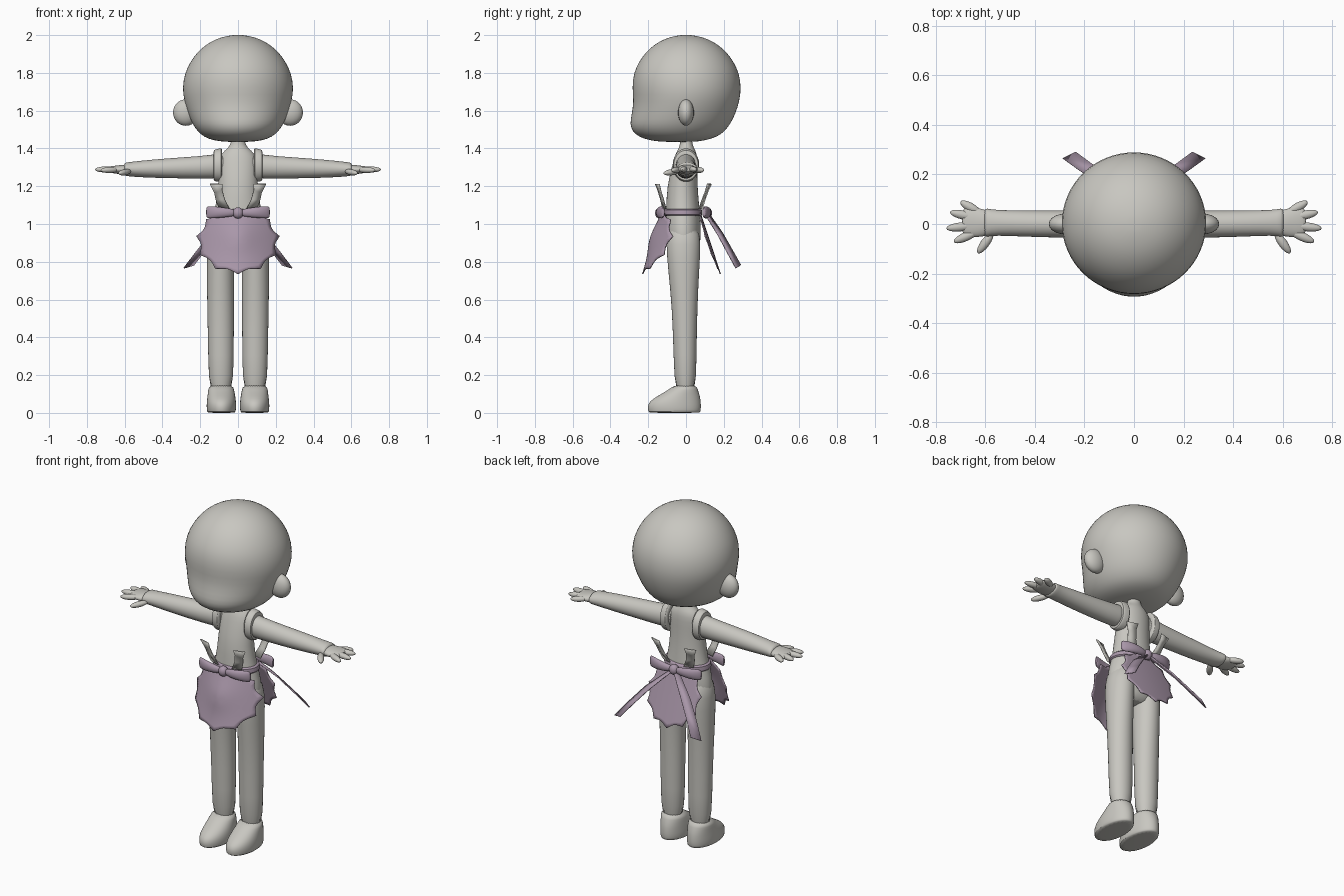
import bpy, bmesh, math
from mathutils import Vector, Matrix

if "Cube" in bpy.data.objects:
    bpy.data.objects.remove(bpy.data.objects["Cube"])


def material(name, rgb):
    m = bpy.data.materials.new(name)
    m.diffuse_color = (*rgb, 1)
    m.use_nodes = True
    m.node_tree.nodes["Principled BSDF"].inputs["Base Color"].default_value = m.diffuse_color
    return m


GREY = material("warm_grey", (0.58, 0.57, 0.53))
MAUVE = material("dusty_mauve", (0.40, 0.31, 0.40))


def finish(name, bm, mat, mirror=False, subsurf=0, thick=0):
    bmesh.ops.recalc_face_normals(bm, faces=bm.faces)
    me = bpy.data.meshes.new(name)
    bm.to_mesh(me)
    bm.free()
    me.materials.append(mat)
    ob = bpy.data.objects.new(name, me)
    bpy.context.collection.objects.link(ob)
    bpy.context.view_layer.objects.active = ob
    for o in bpy.context.selected_objects:
        o.select_set(False)
    ob.select_set(True)
    bpy.ops.object.shade_smooth_by_angle(angle=math.radians(50))
    if thick:
        s = ob.modifiers.new("thickness", 'SOLIDIFY')
        s.thickness = thick
        s.offset = 0
    if subsurf:
        s = ob.modifiers.new("smooth", 'SUBSURF')
        s.levels = s.render_levels = subsurf
    if mirror:
        ob.modifiers.new("mirror", 'MIRROR')
    return ob


def loft(name, rings, mat, axis='z', mirror=False, subsurf=1, n=24):
    """Rings are (position, centre_a, centre_b, radius_a, radius_b)."""
    bm = bmesh.new()
    loops = []
    for t, ca, cb, ra, rb in rings:
        loop = []
        for i in range(n):
            a = 2 * math.pi * i / n
            u, v = ca + ra * math.cos(a), cb + rb * math.sin(a)
            loop.append(bm.verts.new((u, v, t) if axis == 'z' else (t, u, v)))
        loops.append(loop)
    for l0, l1 in zip(loops, loops[1:]):
        for i in range(n):
            j = (i + 1) % n
            bm.faces.new((l0[i], l0[j], l1[j], l1[i]))
    bm.faces.new(loops[0])
    bm.faces.new(loops[-1])
    return finish(name, bm, mat, mirror, subsurf)


def ellipsoid(name, loc, radii, mat, mirror=False, direction=None):
    bm = bmesh.new()
    rot = Matrix.Identity(4)
    if direction is not None:
        rot = direction.to_track_quat('X', 'Z').to_matrix().to_4x4()
    bmesh.ops.create_uvsphere(bm, u_segments=20, v_segments=14, radius=1,
                              matrix=Matrix.Translation(loc) @ rot @ Matrix.Diagonal((*radii, 1)))
    return finish(name, bm, mat, mirror)


def strip(name, pairs, mat, mirror=True):
    """Thin cloth from pairs of left and right edge points."""
    bm = bmesh.new()
    rows = [(bm.verts.new(a), bm.verts.new(b)) for a, b in pairs]
    for (a, b), (c, d) in zip(rows, rows[1:]):
        bm.faces.new((a, b, d, c))
    return finish(name, bm, mat, mirror, thick=0.006)


def apron(name, half_width, depth, points):
    """Round cloth panel with a pointed scalloped edge, hung by depth(x, z)."""
    bm = bmesh.new()
    n, rings = points * 6, 8
    prev = None
    centre = bm.verts.new((0, depth(0, 0.91), 0.91))
    for r in range(1, rings + 1):
        f = r / rings
        loop = []
        for i in range(n):
            a = 2 * math.pi * i / n
            edge = 1 + 0.12 * f ** 4 * (0.25 - abs(math.sin(points * a / 2)))
            x = half_width * f * edge * math.sin(a)
            z = 0.91 - 0.17 * f * edge * math.cos(a)
            z = min(z, 1.06)
            loop.append(bm.verts.new((x, depth(x, z), z)))
        for i in range(n):
            j = (i + 1) % n
            if prev:
                bm.faces.new((prev[i], prev[j], loop[j], loop[i]))
            else:
                bm.faces.new((centre, loop[j], loop[i]))
        prev = loop
    finish(name, bm, MAUVE, thick=0.006)


# Head: rounded skull with a forward, low muzzle (z, half width, front, back)
profile = [(1.434, .06, -.12, .04), (1.442, .13, -.19, .10), (1.46, .18, -.25, .165),
           (1.49, .215, -.285, .205), (1.53, .243, -.299, .237), (1.58, .263, -.289, .262),
           (1.65, .286, -.278, .285), (1.72, .297, -.287, .294), (1.80, .283, -.279, .283),
           (1.86, .253, -.250, .253), (1.91, .216, -.214, .216), (1.95, .170, -.168, .170),
           (1.98, .117, -.115, .117), (1.996, .058, -.058, .058), (2.001, .02, -.02, .02)]
loft("head", [(z, 0, (f + b) / 2, w, (b - f) / 2) for z, w, f, b in profile], GREY, n=32)
ellipsoid("ear", (0.276, 0, 1.59), (0.068, 0.042, 0.07), GREY, True)

# Body
loft("torso_and_neck", [
    (.80, 0, -.012, .11, .05), (.83, 0, -.012, .14, .075), (.92, 0, -.014, .16, .094),
    (1.0, 0, -.016, .148, .095), (1.08, 0, -.017, .12, .089), (1.2, 0, -.02, .104, .081),
    (1.3, 0, -.008, .104, .068), (1.36, 0, 0, .098, .06), (1.39, 0, .002, .07, .048),
    (1.41, 0, .002, .045, .036), (1.44, 0, 0, .034, .031), (1.50, 0, 0, .034, .031)], GREY)
loft("leg", [
    (.08, .09, -.003, .064, .056), (.3, .09, -.005, .068, .061), (.55, .092, -.007, .071, .067),
    (.75, .093, -.012, .073, .082), (.9, .09, -.014, .075, .094), (1.0, .072, -.015, .07, .08)],
    GREY, mirror=True)
loft("foot", [
    (0, .088, -.06, .07, .132), (.004, .088, -.062, .076, .139), (.03, .088, -.062, .079, .143),
    (.06, .088, -.059, .078, .138), (.09, .088, -.038, .074, .113), (.12, .089, -.016, .069, .08),
    (.15, .09, -.003, .064, .058)], GREY, mirror=True)

# Arms, armhole bands and hands
loft("arm", [
    (.06, 0, 1.315, .055, .07), (.13, 0, 1.302, .056, .063), (.3, -.001, 1.297, .055, .056),
    (.45, .002, 1.293, .053, .049), (.56, .005, 1.290, .051, .040), (.595, .006, 1.290, .058, .036),
    (.605, .006, 1.289, .056, .030)], GREY, 'x', True)
loft("palm", [
    (.57, .005, 1.288, .045, .028), (.61, .004, 1.288, .056, .026), (.65, .008, 1.288, .062, .021),
    (.685, .01, 1.288, .056, .016), (.695, .01, 1.288, .04, .01)], GREY, 'x', True)
loft("armhole_band", [
    (.083, 0, 1.312, .068, .087), (.086, 0, 1.312, .072, .091), (.12, 0, 1.31, .069, .086),
    (.128, 0, 1.31, .066, .082), (.13, 0, 1.31, .058, .07)], GREY, 'x', True)
fingers = {"thumb": ((.57, -.035, 1.28), (.63, -.118, 1.268)),
           "index_finger": ((.63, -.03, 1.288), (.727, -.072, 1.284)),
           "middle_finger": ((.64, -.005, 1.29), (.757, -.018, 1.288)),
           "ring_finger": ((.64, .025, 1.29), (.742, .048, 1.288)),
           "little_finger": ((.62, .045, 1.288), (.70, .09, 1.284))}
for name, (p, q) in fingers.items():
    p, q = Vector(p), Vector(q)
    ellipsoid(name, (p + q) / 2, ((q - p).length / 2, .018, .016), GREY, True, q - p)

# Standing bib frills, front and back
for side, sign, y0, lean in (("front", -1, .112, .38), ("back", 1, .075, .45)):
    edge = [((.045, 1.08), (.10, 1.08)), ((.07, 1.13), (.118, 1.13)),
            ((.084, 1.18), (.125, 1.165)), ((.082, 1.212), (.148, 1.212))]
    hang = lambda x, z: (x, sign * (y0 + lean * (z - 1.08) - .3 * (x - .08)), z)
    strip(side + "_frill", [(hang(*a), hang(*b)) for a, b in edge], GREY)

# Waistband
loft("waistband", [
    (1.042, 0, -.016, .138, .10), (1.045, 0, -.016, .142, .104), (1.078, 0, -.016, .137, .102),
    (1.081, 0, -.016, .13, .098)], MAUVE)

# Apron panels
apron("front_apron", .215, lambda x, z: -(.125 + .32 * (1.06 - z)) + 2.0 * x * x
      - .02 * math.exp(-(x * x + (z - .93) ** 2) / .008), 11)
apron("back_apron", .17, lambda x, z: .078 + .33 * (1.05 - z) - .5 * x * x, 11)

# Bows: pinched loops around a knot
for side, y in (("front", -.138), ("back", .112)):
    s = 1 if y > 0 else -1
    loft(side + "_bow_loop", [
        (.01, y, 1.06, .012, .016), (.05, y + s * .006, 1.06, .017, .024),
        (.11, y + s * .004, 1.062, .019, .031), (.155, y - s * .012, 1.062, .014, .034),
        (.17, y - s * .018, 1.062, .008, .03)], MAUVE, 'x', True, n=14)
    ellipsoid(side + "_knot", (0, y, 1.058), (.028, .026, .03), MAUVE)

# Long sash tails fanning out behind
strip("sash_tail", [((.0, .122, 1.055), (.03, .105, 1.045)),
                    ((.10, .195, .95), (.15, .17, .94)),
                    ((.17, .243, .865), (.222, .217, .852)),
                    ((.234, .29, .782), (.287, .264, .766))], MAUVE)
